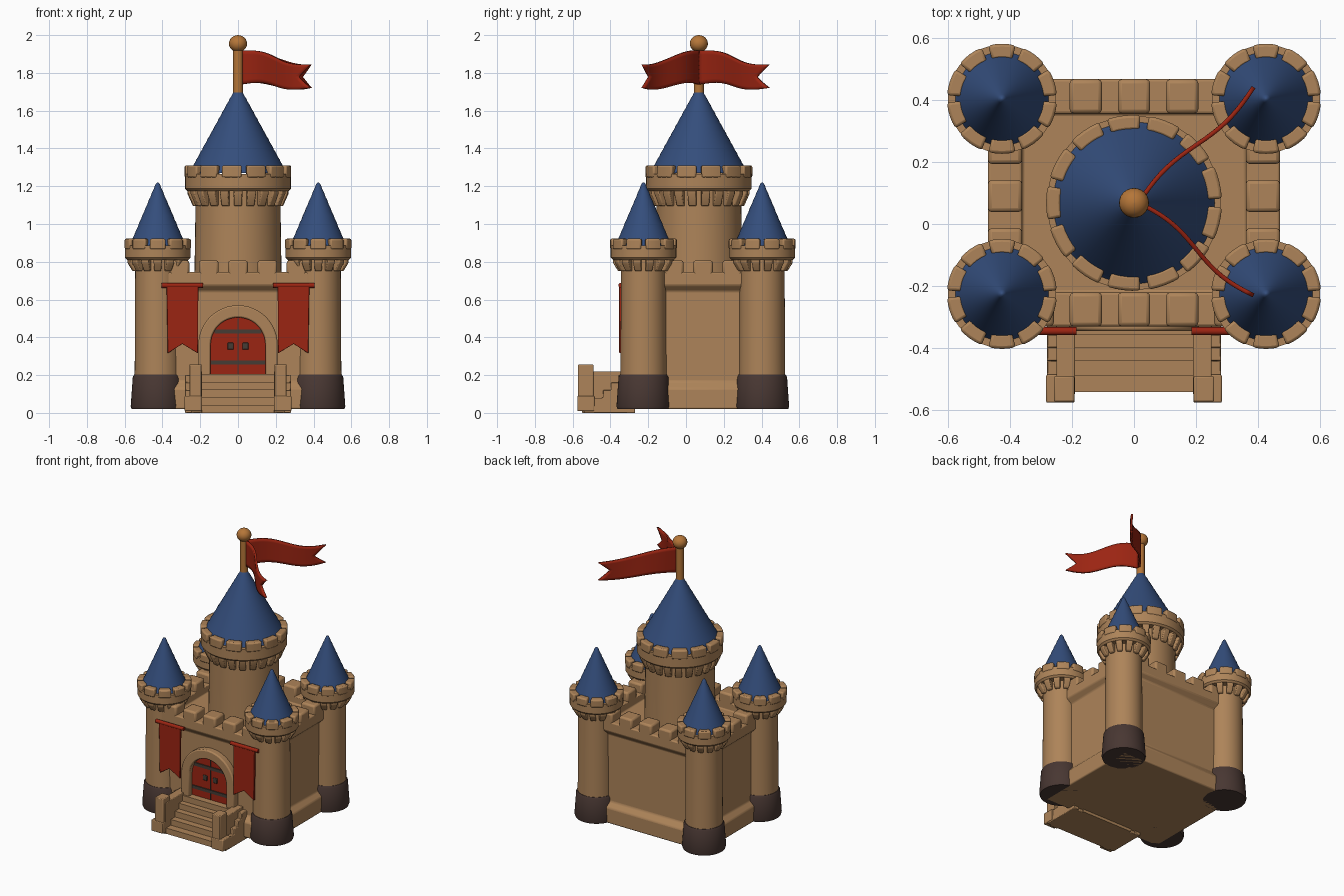
import bpy, bmesh, math
from math import sin, cos, pi, tau
from mathutils import Vector

cube = bpy.data.objects.get("Cube")
if cube:
    bpy.data.objects.remove(cube, do_unlink=True)


def material(name, rgb):
    m = bpy.data.materials.new(name)
    m.use_nodes = True
    col = (*rgb, 1)
    m.diffuse_color = col
    bsdf = m.node_tree.nodes["Principled BSDF"]
    bsdf.inputs["Base Color"].default_value = col
    bsdf.inputs["Roughness"].default_value = 0.8
    return m


STONE = material("sandstone", (0.42, 0.23, 0.10))
FOOT = material("dark stone", (0.065, 0.038, 0.032))
ROOF = material("blue roof", (0.034, 0.075, 0.20))
CLOTH = material("red cloth", (0.33, 0.018, 0.006))
WOOD = material("golden wood", (0.46, 0.18, 0.04))
IRON = material("dark iron", (0.06, 0.045, 0.035))


def finish(name, bm, mat, bevel=0.0, angle=35):
    bmesh.ops.recalc_face_normals(bm, faces=bm.faces)
    me = bpy.data.meshes.new(name)
    bm.to_mesh(me)
    bm.free()
    ob = bpy.data.objects.new(name, me)
    bpy.context.collection.objects.link(ob)
    me.materials.append(mat)
    if bevel:
        mod = ob.modifiers.new("soft edges", 'BEVEL')
        mod.width, mod.segments = bevel, 2
    bpy.ops.object.select_all(action='DESELECT')
    ob.select_set(True)
    bpy.context.view_layer.objects.active = ob
    bpy.ops.object.shade_smooth_by_angle(angle=math.radians(angle))
    return ob


def box(name, lo, hi, mat=STONE, bevel=0.0):
    bm = bmesh.new()
    bmesh.ops.create_cube(bm, size=1)
    for v in bm.verts:
        v.co = [l + (c + 0.5) * (h - l) for l, h, c in zip(lo, hi, v.co)]
    return finish(name, bm, mat, bevel)


def prism(name, outline, start, end, place, mat=STONE, bevel=0.0):
    """Extrude a 2D outline; place(a, b, depth) gives the 3D point."""
    bm = bmesh.new()
    rings = [[bm.verts.new(place(a, b, d)) for a, b in outline] for d in (start, end)]
    bm.faces.new(rings[0])
    bm.faces.new(rings[1][::-1])
    n = len(outline)
    for i in range(n):
        j = (i + 1) % n
        bm.faces.new((rings[0][i], rings[0][j], rings[1][j], rings[1][i]))
    return finish(name, bm, mat, bevel)


def front(a, b, d):
    return (a, d, b)


def lathe(name, profile, at, mat, sides=48):
    bm = bmesh.new()
    rings = [[bm.verts.new((at[0] + r * cos(tau * i / sides), at[1] + r * sin(tau * i / sides), z))
              for i in range(sides)] for r, z in profile]
    for lower, upper in zip(rings, rings[1:]):
        for i in range(sides):
            j = (i + 1) % sides
            bm.faces.new((lower[i], lower[j], upper[j], upper[i]))
    bm.faces.new(rings[0][::-1])
    bm.faces.new(rings[-1])
    return finish(name, bm, mat)


def ring_blocks(name, section, at, count, fill, bevel):
    """Curved blocks spaced evenly round a tower, swept from an (r, z) section."""
    bm = bmesh.new()
    steps = 4
    for k in range(count):
        slices = []
        for s in range(steps + 1):
            a = tau / count * (k + 0.5 + fill * (s / steps - 0.5))
            slices.append([bm.verts.new((at[0] + r * cos(a), at[1] + r * sin(a), z)) for r, z in section])
        for p, q in zip(slices, slices[1:]):
            for i in range(len(section)):
                j = (i + 1) % len(section)
                bm.faces.new((p[i], p[j], q[j], q[i]))
        bm.faces.new(slices[0])
        bm.faces.new(slices[-1][::-1])
    return finish(name, bm, STONE, bevel)


def cone_profile(r, z0, z1, tip, rows):
    """Roof slope with faint courses, rounded off at the tip."""
    pts = [(r - 0.02, z0)]
    for i in range(rows):
        t = i / rows
        rad = r + (tip - r) * t
        pts += [(rad, z0 + (z1 - z0) * t), (rad - 0.6 * (r - tip) / rows, z0 + (z1 - z0) * (t + 0.5 / rows))]
    return pts + [(tip, z1), (tip * 0.5, z1 + 0.012), (0.001, z1 + 0.015)]


def tower(name, at, shaft, rim, z0, zc, zr, zm, zt, merlons, corbels):
    lathe(name + "_shaft", [(shaft * 1.03, z0), (shaft, zc), (shaft, zr),
                            (rim - 0.012, zr), (rim, zr + 0.012), (rim, zm), (shaft, zm)], at, STONE)
    ring_blocks(name + "_corbels", [(shaft - 0.02, zc), (shaft + 0.015, zc), (rim - 0.012, zr - 0.015),
                                    (rim - 0.012, zr + 0.01), (shaft - 0.02, zr + 0.01)], at, corbels, 0.62, 0.006)
    inner = rim - 0.045
    ring_blocks(name + "_merlons", [(inner, zm - 0.02), (rim + 0.003, zm - 0.02), (rim + 0.003, zt), (inner, zt)],
                at, merlons, 0.8, 0.009)


# Main walls: plinth, recessed panels, cornice and sunken courtyard in one loft
CY, HX, HY = 0.068, 0.47, 0.398
bm = bmesh.new()
loops = []
for z, inset in [(0.02, 0), (0.13, 0), (0.165, 0.03), (0.645, 0.03), (0.675, 0), (0.745, 0), (0.745, 0.11), (0.69, 0.11)]:
    x, y = HX - inset, HY - inset
    loops.append([bm.verts.new((sx * x, CY + sy * y, z)) for sx, sy in ((-1, -1), (1, -1), (1, 1), (-1, 1))])
for a, b in zip(loops, loops[1:]):
    for i in range(4):
        j = (i + 1) % 4
        bm.faces.new((a[i], a[j], b[j], b[i]))
bm.faces.new(loops[0][::-1])
bm.faces.new(loops[-1])
finish("castle_walls", bm, STONE, 0.008)

# Wall merlons
for k in range(-2, 3):
    c = k * 0.155
    for side, y in (("front", CY - HY), ("back", CY + HY - 0.11)):
        box(side + "_merlon", (c - 0.052, y, 0.72), (c + 0.052, y + 0.11, 0.807), bevel=0.013)
    if abs(k) < 2:
        for side, x in (("right", -HX), ("left", HX - 0.11)):
            box(side + "_merlon", (x, 0.09 + c - 0.052, 0.72), (x + 0.11, 0.09 + c + 0.052, 0.807), bevel=0.013)

# Corner towers
for sx, xn in ((-1, "right"), (1, "left")):
    for y, yn in ((-0.225, "front"), (0.403, "back")):
        at, name = (sx * 0.425, y), f"{yn}_{xn}_tower"
        tower(name, at, 0.119, 0.174, 0.1, 0.75, 0.81, 0.885, 0.922, 10, 14)
        lathe(name + "_foot", [(0.138, 0.02), (0.143, 0.035), (0.132, 0.19), (0.125, 0.202)], at, FOOT)
        lathe(name + "_roof", cone_profile(0.15, 0.885, 1.205, 0.014, 8), at, ROOF)

# Central keep
KEEP = (0, 0.068)
tower("keep", KEEP, 0.225, 0.28, 0.65, 1.095, 1.175, 1.265, 1.31, 13, 22)
lathe("keep_roof", cone_profile(0.26, 1.27, 1.70, 0.024, 12), KEEP, ROOF, 64)
lathe("flag_pole", [(0.026, 1.66), (0.026, 1.94)], KEEP, WOOD, 20)
lathe("pole_ball", [(max(0.001, 0.048 * sin(pi * i / 12)), 1.955 - 0.045 * cos(pi * i / 12)) for i in range(13)],
      KEEP, WOOD, 24)

# Two swallowtail flags, rippling outward from the pole
for name, end in (("back_flag", (0.385, 0.44)), ("front_flag", (0.385, -0.23))):
    start = Vector((0.015, KEEP[1], 0))
    run = Vector((end[0], end[1], 0)) - start
    side = Vector((-run.y, run.x, 0)).normalized()
    bm = bmesh.new()
    cols, rows = 18, 8
    grid = []
    for i in range(cols + 1):
        line = []
        for j in range(rows + 1):
            v = 2 * j / rows - 1
            u = i / cols * (1 - 0.15 * (1 - abs(v)))
            p = start + run * u + side * 0.016 * sin(tau * u)
            p.z = 1.828 - 0.045 * u + 0.014 * sin(tau * u) + v * (0.09 - 0.028 * u)
            line.append(bm.verts.new(p))
        grid.append(line)
    for i in range(cols):
        for j in range(rows):
            bm.faces.new((grid[i][j], grid[i + 1][j], grid[i + 1][j + 1], grid[i][j + 1]))
    flag = finish(name, bm, CLOTH)
    solid = flag.modifiers.new("cloth thickness", 'SOLIDIFY')
    solid.thickness, solid.offset = 0.014, 0


# Arched doorway
def arch(r):
    return [(r, 0.19)] + [(r * cos(pi * i / 24), 0.36 + r * sin(pi * i / 24)) for i in range(25)] + [(-r, 0.19)]


prism("door_arch", arch(0.21) + arch(0.145)[::-1], -0.345, -0.28, front, STONE, 0.008)
prism("door", arch(0.15), -0.31, -0.28, front, CLOTH)
for z, half in ((0.255, 0.143), (0.42, 0.125)):
    box("door_band", (-half, -0.317, z), (half, -0.309, z + 0.022), IRON)
for x in (-0.04, 0.04):
    box("door_handle", (x - 0.016, -0.318, 0.335), (x + 0.016, -0.309, 0.372), IRON, 0.004)
box("door_gap", (-0.003, -0.312, 0.2), (0.003, -0.309, 0.5), IRON)

# Hanging banners with rods
for s, side in ((-1, "right"), (1, "left")):
    shape = [(0.21, 0.67), (0.378, 0.67), (0.372, 0.315), (0.295, 0.365), (0.212, 0.315)]
    prism(side + "_banner", [(s * x, z) for x, z in shape], -0.354, -0.338, front, CLOTH, 0.003)
    prism(side + "_banner_rod", [(-0.345 + 0.013 * cos(tau * i / 12), 0.675 + 0.013 * sin(tau * i / 12)) for i in range(12)],
          s * 0.185, s * 0.405, lambda a, b, d: (d, a, b), CLOTH)

# Front steps: one stepped outline shared by the treads and the side stringers
treads = [-0.54, -0.487, -0.44, -0.397, -0.357]


def stair_outline(rise):
    pts = [(-0.27, 0.0), (treads[0], 0.0)]
    for i, y in enumerate(treads):
        pts += [(y, rise * i), (y, rise * (i + 1))]
    del pts[1]
    return pts + [(-0.27, rise * len(treads))]


def sideways(a, b, d):
    return (d, a, b)


prism("front_steps", stair_outline(0.041), -0.2, 0.2, sideways, STONE)
for s, side in ((-1, "right"), (1, "left")):
    prism(side + "_stringer", stair_outline(0.04), s * 0.24, s * 0.28, sideways, STONE, 0.004)
    box(side + "_stair_wall", (s * 0.22 - 0.03, -0.55, 0), (s * 0.22 + 0.03, -0.28, 0.22), bevel=0.004)
    box(side + "_stair_post", (s * 0.225 - 0.033, -0.572, 0.01), (s * 0.225 + 0.033, -0.49, 0.256), bevel=0.005)
    box(side + "_post_base", (s * 0.237 - 0.046, -0.575, 0.01), (s * 0.237 + 0.046, -0.485, 0.09), bevel=0.005)
